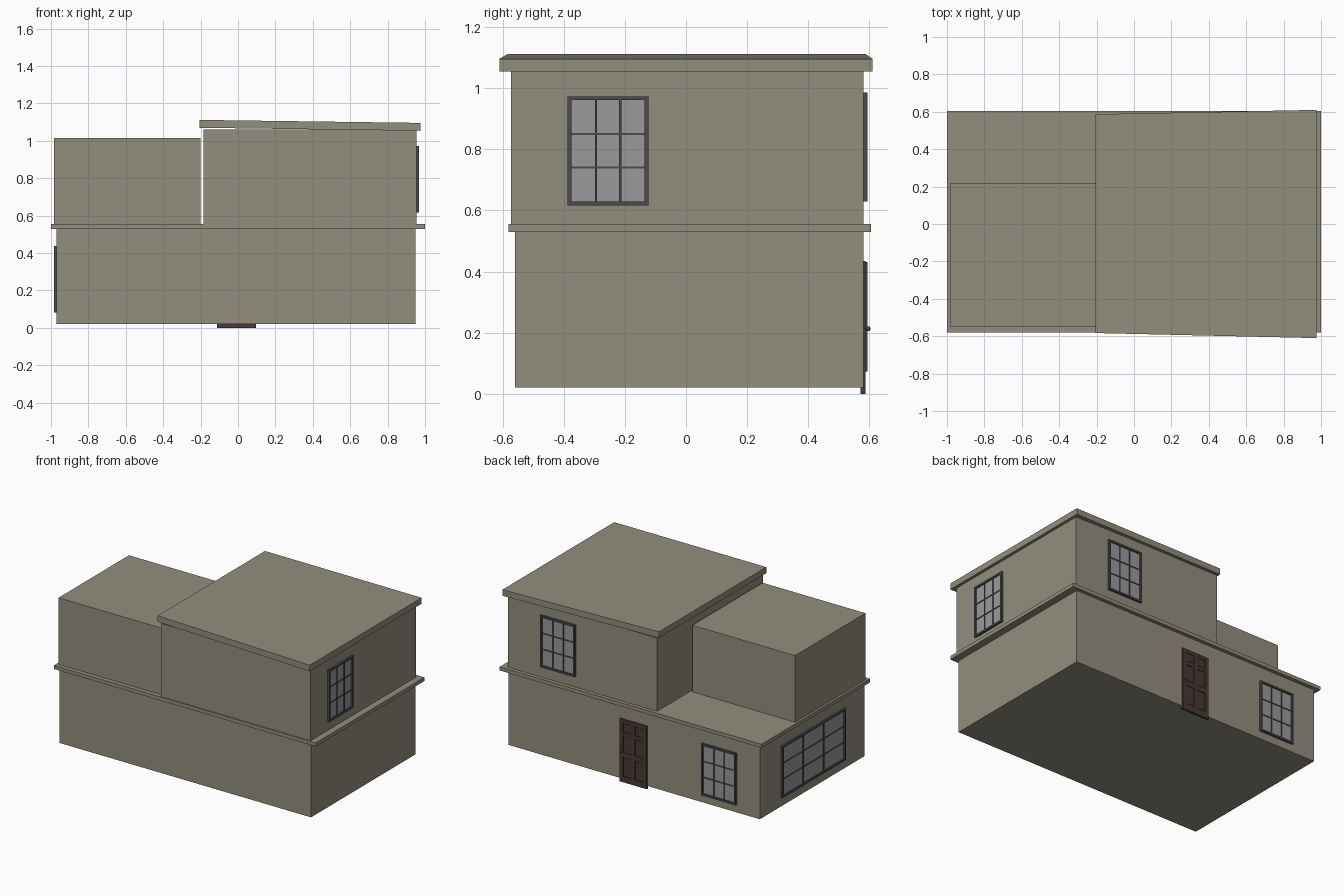
import bpy, bmesh
from mathutils import Matrix, Vector

if "Cube" in bpy.data.objects:
    bpy.data.objects.remove(bpy.data.objects["Cube"])


def material(name, rgb):
    m = bpy.data.materials.new(name)
    m.diffuse_color = (*rgb, 1)
    m.use_nodes = True
    m.node_tree.nodes["Principled BSDF"].inputs["Base Color"].default_value = m.diffuse_color
    return m


WALL = material("wall_paint", (0.29, 0.27, 0.205))
FRAME = material("dark_frame", (0.07, 0.07, 0.07))
GLASS = material("glass", (0.32, 0.32, 0.335))
WOOD = material("door_wood", (0.065, 0.04, 0.035))


def boxes(name, spans, mat, place=Matrix()):
    """One object made of boxes, each given as (x0, x1, y0, y1, z0, z1)."""
    bm = bmesh.new()
    for x0, x1, y0, y1, z0, z1 in spans:
        centre = Vector((x0 + x1, y0 + y1, z0 + z1)) / 2
        size = Matrix.Diagonal((x1 - x0, y1 - y0, z1 - z0, 1))
        bmesh.ops.create_cube(bm, size=1, matrix=Matrix.Translation(centre) @ size)
    mesh = bpy.data.meshes.new(name)
    bm.to_mesh(mesh)
    bm.free()
    mesh.materials.append(mat)
    ob = bpy.data.objects.new(name, mesh)
    ob.matrix_world = place
    bpy.context.collection.objects.link(ob)
    return ob


# wall placements: local x runs along the wall, local -y points outwards
def on_wall(centre, angle):
    return Matrix.Translation(centre) @ Matrix.Rotation(angle, 4, 'Z')


PI = 3.14159265
BACK, RIGHT, LEFT = PI, PI / 2, -PI / 2


def window(name, centre, angle, w, h):
    """Three by three paned window, centred on a wall point."""
    place = on_wall(centre, angle)
    a, b, t, m = w / 2, h / 2, 0.013, 0.0035
    frame = [(-a, -a + t, -0.014, 0.004, -b, b), (a - t, a, -0.014, 0.004, -b, b),
             (-a + t, a - t, -0.014, 0.004, -b, -b + t), (-a + t, a - t, -0.014, 0.004, b - t, b)]
    for s in (-1, 1):
        u, v = s * (w - 2 * t) / 6, s * (h - 2 * t) / 6
        frame.append((u - m, u + m, -0.010, 0, -b + t, b - t))
        frame.append((-a + t, a - t, -0.009, 0, v - m, v + m))
    boxes(name + "_frame", frame, FRAME, place)
    boxes(name + "_glass", [(-a + t, a - t, -0.005, 0.003, -b + t, b - t)], GLASS, place)


# main volumes
boxes("ground_floor", [(-0.97, 0.95, -0.56, 0.58, 0.02, 0.535)], WALL)
boxes("floor_ledge", [(-1, 1, -0.58, 0.605, 0.53, 0.555)], WALL)
boxes("upper_left_block", [(-0.985, -0.2, -0.55, 0.217, 0.55, 1.015)], WALL)
boxes("upper_right_block", [(-0.185, 0.955, -0.573, 0.58, 0.55, 1.06)], WALL)

# roof slab, widening and dropping slightly towards the right
roof = boxes("roof", [(-0.205, 0.975, -0.583, 0.587, 1.07, 1.112)], WALL)
for v in roof.data.vertices:
    if v.co.x > 0:
        v.co.y = 0.61 if v.co.y > 0 else -0.61
        v.co.z -= 0.016

# windows
window("right_window", (0.955, -0.255, 0.795), RIGHT, 0.264, 0.357)
window("upper_back_window", (0.567, 0.58, 0.808), BACK, 0.264, 0.357)
window("lower_back_window", (-0.662, 0.58, 0.252), BACK, 0.264, 0.357)
window("left_window", (-0.97, 0.005, 0.26), LEFT, 0.69, 0.357)

# door: recessed panel board with stiles, rails and a knob
door = on_wall((-0.007, 0.58, 0), BACK)
parts = [(-0.104, 0.104, -0.003, 0.009, 0, 0.435)]
for x in (-0.09, 0, 0.09):
    parts.append((x - 0.014, x + 0.014, -0.007, 0.009, 0, 0.435))
for z, r in ((0.02, 0.02), (0.19, 0.015), (0.335, 0.01), (0.423, 0.012)):
    parts.append((-0.1, 0.1, -0.0069, 0.0085, z - r + 0.0001, z + r - 0.0001))
# raised fields inside the six panels
for x in (-0.045, 0.045):
    for z0, z1 in ((0.04, 0.175), (0.205, 0.325), (0.345, 0.411)):
        parts.append((x - 0.024, x + 0.024, -0.0055, 0, z0 + 0.008, z1 - 0.008))
boxes("door", parts, WOOD, door)

knob = boxes("door_knob_stem", [(-0.092, -0.086, -0.018, 0, 0.21, 0.216)], FRAME, door)
bpy.ops.mesh.primitive_uv_sphere_add(segments=12, ring_count=8, radius=0.008,
                                     location=door @ Vector((-0.089, -0.016, 0.213)))
ball = bpy.context.object
ball.name = "door_knob"
ball.data.materials.append(FRAME)
bpy.ops.object.shade_smooth()
